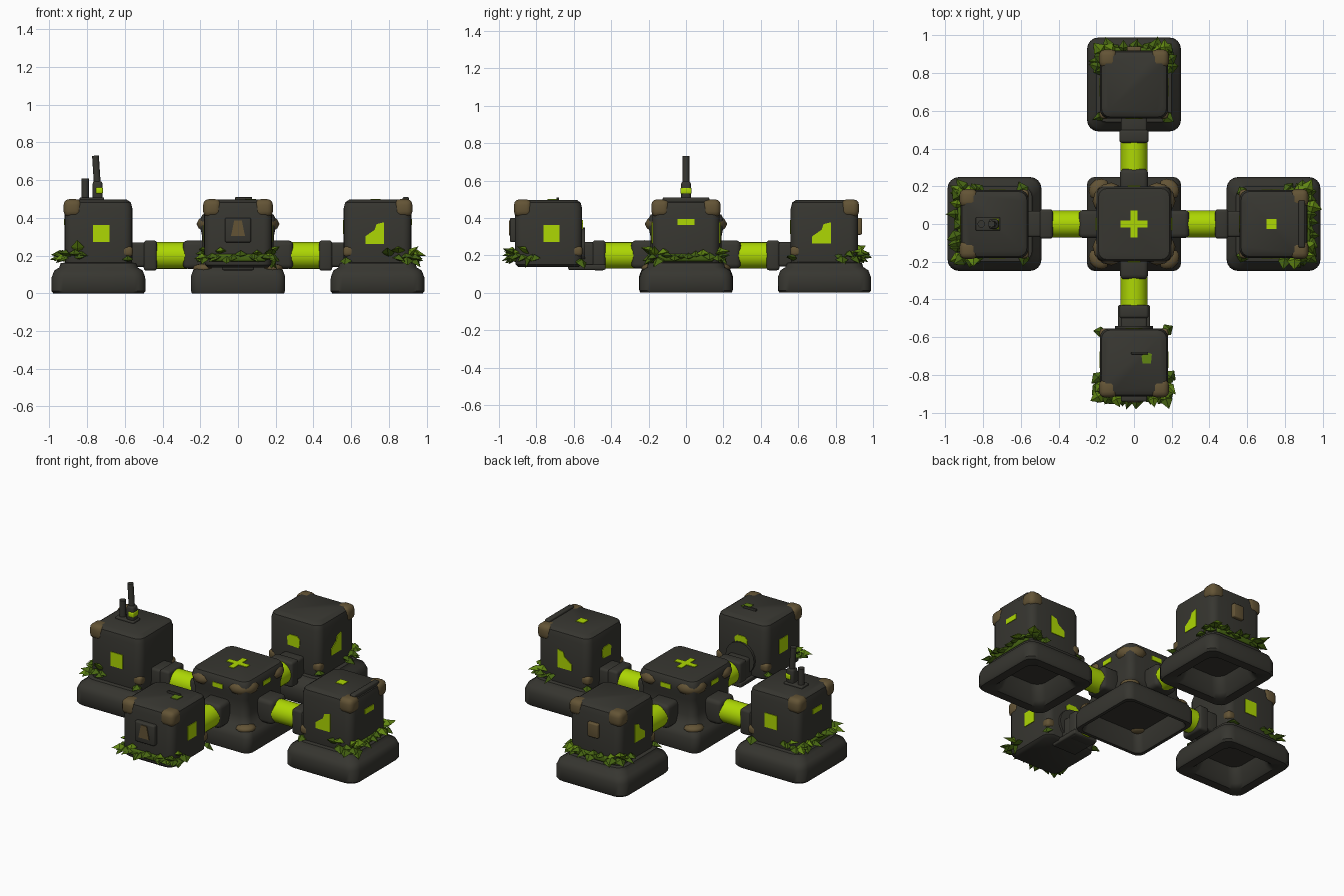
import bpy, bmesh, math, random
from mathutils import Matrix, Vector

if "Cube" in bpy.data.objects:
    bpy.data.objects.remove(bpy.data.objects["Cube"])

random.seed(4)


def material(name, rgb):
    m = bpy.data.materials.new(name)
    m.diffuse_color = (*rgb, 1)
    m.use_nodes = True
    m.node_tree.nodes["Principled BSDF"].inputs["Base Color"].default_value = m.diffuse_color
    return m


DARK = material("dark_metal", (0.038, 0.037, 0.030))
GLOW = material("glow_green", (0.42, 0.68, 0.001))
RUST = material("brown_rust", (0.125, 0.088, 0.036))
LEAF = material("leaf_green", (0.062, 0.130, 0.006))
BRIGHT = material("bright_leaf_green", (0.120, 0.240, 0.006))


def finish(name, bm, mat, mtx=Matrix(), smooth=40):
    bmesh.ops.recalc_face_normals(bm, faces=bm.faces)
    me = bpy.data.meshes.new(name)
    bm.to_mesh(me)
    bm.free()
    me.transform(mtx)
    me.materials.append(mat)
    if smooth:
        me.polygons.foreach_set("use_smooth", [True] * len(me.polygons))
        me.set_sharp_from_angle(angle=math.radians(smooth))
    ob = bpy.data.objects.new(name, me)
    bpy.context.collection.objects.link(ob)
    return ob


def loft(name, rings, mat, mtx, rad=0.045, seg=5):
    """Stack of rounded squares (half width, z), capped at both ends."""
    bm = bmesh.new()
    loops = []
    for h, z in rings:
        loop = []
        for c in range(4):
            a0 = c * math.pi / 2
            cx = (h - rad) * (1 if c in (0, 3) else -1)
            cy = (h - rad) * (1 if c in (0, 1) else -1)
            for i in range(seg):
                a = a0 + i / (seg - 1) * math.pi / 2
                loop.append(bm.verts.new((cx + rad * math.cos(a), cy + rad * math.sin(a), z)))
        loops.append(loop)
    n = 4 * seg
    for a, b in zip(loops, loops[1:]):
        for i in range(n):
            bm.faces.new((a[i], a[(i + 1) % n], b[(i + 1) % n], b[i]))
    bm.faces.new(loops[0])
    bm.faces.new(loops[-1])
    return finish(name, bm, mat, mtx)


def box(name, size, loc, mat, mtx, bevel=0.015):
    bm = bmesh.new()
    bmesh.ops.create_cube(bm, size=1, matrix=Matrix.Translation(loc) @ Matrix.Diagonal((*size, 1)))
    bmesh.ops.bevel(bm, geom=bm.edges[:], offset=bevel, segments=3, profile=0.5, affect='EDGES')
    return finish(name, bm, mat, mtx)


def blob(name, size, loc, mat, mtx):
    bm = bmesh.new()
    bmesh.ops.create_icosphere(bm, subdivisions=2, radius=1,
                               matrix=Matrix.Translation(loc) @ Matrix.Diagonal((*size, 1)))
    return finish(name, bm, mat, mtx)


def tube(name, r, a, b, mat, mtx, sides=20):
    a, b = Vector(a), Vector(b)
    bm = bmesh.new()
    rot = (b - a).to_track_quat('Z', 'Y').to_matrix().to_4x4()
    bmesh.ops.create_cone(bm, cap_ends=True, segments=sides, radius1=r, radius2=r, depth=(b - a).length,
                          matrix=Matrix.Translation((a + b) / 2) @ rot)
    return finish(name, bm, mat, mtx)


def plate(name, pts, loc, u, v, mat, mtx, thick=0.008):
    """Flat outline in the (u, v) plane, centred on the surface at loc."""
    u, v, loc = Vector(u), Vector(v), Vector(loc)
    n = u.cross(v)
    bm = bmesh.new()
    f = bm.faces.new([bm.verts.new(loc + u * x + v * y - n * thick / 2) for x, y in pts])
    r = bmesh.ops.extrude_face_region(bm, geom=[f])
    bmesh.ops.translate(bm, vec=n * thick, verts=[g for g in r["geom"] if isinstance(g, bmesh.types.BMVert)])
    return finish(name, bm, mat, mtx, 0)


def rect(w, h):
    return [(-w, -h), (w, -h), (w, h), (-w, h)]


def leaves(name, spots, mtx, mat, lengths=(.05, .085)):
    """Pointed folded leaves; spots are (position, outward direction)."""
    bm = bmesh.new()
    for p, d in spots:
        d = (d + Vector((random.uniform(-.6, .6), random.uniform(-.6, .6), random.uniform(-.4, .4)))).normalized()
        side = d.cross(Vector((0, 0, 1))).normalized()
        up = side.cross(d)
        length, w = random.uniform(*lengths), random.uniform(.022, .038)
        pts = [p - d * .02, p + d * length * .4 + side * w, p + d * length - up * .01,
               p + d * length * .4 - side * w, p + d * length * .4 + up * .022, p + d * length * .4 - up * .012]
        a, l, t, r, top, low = [bm.verts.new(q) for q in pts]
        for m in (top, low):
            for e in ((a, l), (l, t), (t, r), (r, a)):
                bm.faces.new((*e, m))
    return finish(name, bm, mat, mtx, 0)


# Central hub: hollow flared foot and lower block
ID = Matrix()
loft("hub_body", [(.2, .12), (.218, .012), (.225, 0), (.245, 0), (.25, .015), (.25, .09), (.238, .122), (.205, .15),
                  (.188, .2), (.19, .3), (.2, .35), (.2, .395), (.188, .418), (.17, .422)], DARK, ID)
w, a = .018, .072
plate("hub_cross", [(-a, -w), (-w, -w), (-w, -a), (w, -a), (w, -w), (a, -w), (a, w), (w, w), (w, a), (-w, a),
                    (-w, w), (-a, w)], (0, 0, .422), (1, 0, 0), (0, 1, 0), GLOW, ID)

BASE = [(.14, .11), (.165, .02), (.185, 0), (.24, 0), (.249, .012), (.248, .085), (.235, .12), (.208, .137),
        (.2, .16), (.16, .166)]
BODY = [(.16, .137), (.175, .15), (.18, .19), (.18, .45), (.172, .482), (.15, .497)]
JAGGED = [(-.05, -.055), (.05, -.055), (.05, .06), (.01, .05), (0, .02), (-.05, -.015)]

# Outer modules, modelled pointing along +x and turned into place
for name, turn in (("right", 0), ("back", 1), ("left", 2), ("front", 3)):
    R = Matrix.Rotation(turn * math.pi / 2, 4, 'Z')
    d = .735 if name == "front" else .74
    M = R @ Matrix.Translation((d, 0, 0))

    loft(name + "_body", BODY, DARK, M)
    if name != "front":
        loft(name + "_base", BASE, DARK, M, rad=.06)

    # connecting arm
    box(name + "_hub_collar", (.13, .15, .15), (.228, 0, .205), DARK, R, .025)
    tube(name + "_pipe", .071, (.27, 0, .2), (.45, 0, .2), GLOW, R)
    box(name + "_collar", (.07, .155, .16), (.465, 0, .2), DARK, R)
    box(name + "_neck", (.12, .14, .13), (.53, 0, .205), DARK, R)

    # hub rust patches on the upper corner and foot, and small hub window
    C = R @ Matrix.Rotation(math.pi / 4, 4, 'Z')
    blob(name + "_hub_rust", (.07, .088, .05), (.199, 0, .368), RUST, C)
    blob(name + "_hub_foot_rust", (.05, .06, .025), (.262, 0, .133), RUST, C)
    plate(name + "_hub_window", rect(.035, .014), (.2, 0, .36), (0, 1, 0), (0, 0, 1), GLOW, R)

    # side windows
    shape = JAGGED if name in ("right", "back") else rect(.043, .045)
    for s in (-1, 1):
        pts = shape if s < 0 else shape[::-1]
        plate(name + "_side_window", pts, (-.015, s * .18, .317), (1, 0, 0), (0, 0, 1), GLOW, M)
    # inner window above the arm
    if name != "left":
        plate(name + "_inner_window", [(-.04, -.03), (.04, -.035), (.045, .02), (.025, .038), (-.025, .038),
                                       (-.045, .02)], (-.18, 0, .35), (0, -1, 0), (0, 0, 1), GLOW, M)

    # outer face: slit window, hatch with plaque, or rusty block
    if name in ("right", "left"):
        plate(name + "_outer_window", rect(.045, .016), (.18, 0, .377), (0, 1, 0), (0, 0, 1), GLOW, M)
    elif name == "front":
        box("front_hatch", (.04, .14, .13), (.187, 0, .335), DARK, M, .01)
        plate("front_plaque", [(-.037, -.04), (.037, -.04), (.02, .042), (-.02, .042)], (.208, 0, .345),
              (0, 1, 0), (0, 0, 1), RUST, M)
    else:
        box("back_rust_block", (.04, .075, .09), (.182, 0, .355), RUST, M, .008)

    # rusty caps on the outer top corners, patches on the inner foot corners
    for s in (-1, 1):
        box(name + "_rust_corner", (.096, .096, .094), (.137, s * .137, .452), RUST, M, .03)
        box(name + "_rust_foot", (.056, .056, .055), (-.154, s * .154, .222), RUST, M, .018)

    # moss band and foliage along the outer foot and round both corners
    box(name + "_moss_band", (.04, .3, .04), (.175, 0, .188), LEAF, M, .012)
    spots, tips = [], []
    for i in range(10):
        y = -.165 + .33 * i / 9
        spots.append((Vector((.175, y, random.uniform(.18, .205))), Vector((.9, y * 3, 0))))
    for s in (-1, 1):
        for i in range(4):
            spots.append((Vector((.06 + .03 * i, s * .172, random.uniform(.18, .21))), Vector((.5, s * .6, 0))))
        spots.append((Vector((-.16, s * .155, .175)), Vector((-.3, s, 0))))
        for x, y in ((.165, .165), (.175, .1), (.11, .17)):
            tips.append((Vector((x, s * y, random.uniform(.19, .22))), Vector((x * 4, s * y * 3, .2))))
    leaves(name + "_foliage", spots, M, LEAF)
    leaves(name + "_bright_foliage", tips, M, BRIGHT, (.06, .09))

# Roof details
MR = Matrix.Translation((.74, 0, 0))
box("right_roof_strip", (.035, .25, .03), (.15, 0, .495), DARK, MR, .008)
plate("right_roof_window", rect(.027, .027), (-.01, 0, .497), (1, 0, 0), (0, 1, 0), GLOW, MR)
MF = Matrix.Translation((0, -.735, 0))
plate("front_roof_moss", [(-.02, -.03), (.025, -.03), (.03, .02), (0, .03), (-.025, .01)], (.065, .025, .497),
      (1, 0, 0), (0, 1, 0), BRIGHT, MF)
box("front_roof_bar", (.09, .014, .02), (.03, .05, .5), DARK, MF, .004)

# Socket ring and lip where the front module hangs on its arm
tube("front_neck_ring", .1, (0, -.54, .25), (0, -.57, .25), DARK, ID)
box("front_under_lip", (.17, .2, .03), (0, -.53, .137), DARK, ID, .008)

# Aerials on the left module
box("aerial_foot", (.13, .07, .018), (-.775, 0, .5), DARK, ID, .006)
box("aerial_socket", (.052, .052, .1), (-.745, 0, .545), DARK, ID, .014)
box("aerial_light", (.038, .06, .034), (-.735, 0, .545), GLOW, ID, .008)
tube("tall_aerial", .018, (-.745, 0, .56), (-.756, 0, .73), DARK, ID, 12)
tube("short_aerial", .02, (-.81, 0, .49), (-.81, 0, .61), DARK, ID, 12)
